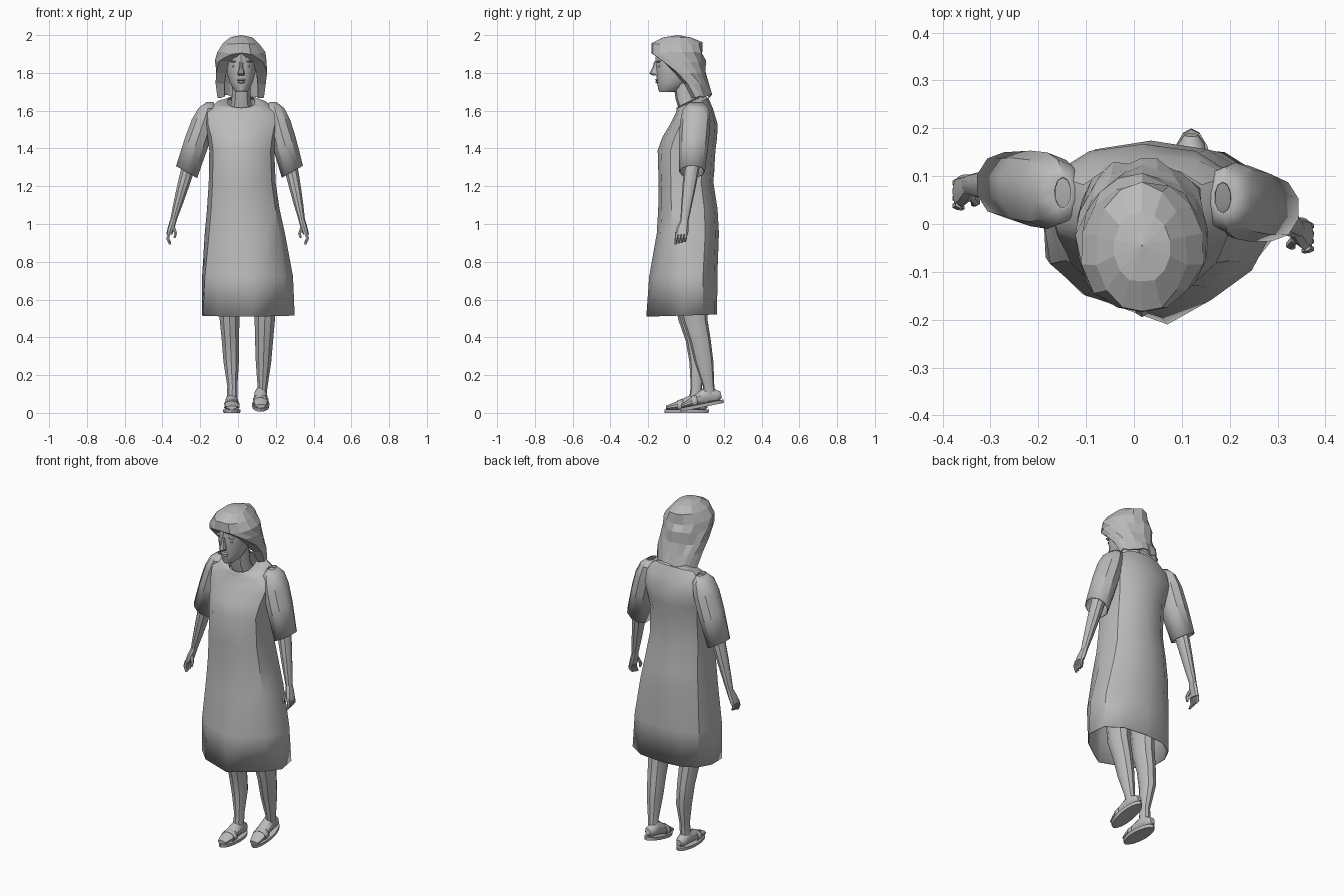
import bpy, bmesh, math, random
from mathutils import Matrix, Vector

random.seed(4)
if "Cube" in bpy.data.objects:
    bpy.data.objects.remove(bpy.data.objects["Cube"])

# Single plain material
grey = bpy.data.materials.new("plain grey")
grey.use_nodes = True
tone = (0.5, 0.5, 0.5, 1)
grey.diffuse_color = tone
grey.node_tree.nodes["Principled BSDF"].inputs["Base Color"].default_value = tone


def finish(name, bm, angle=35, thickness=0):
    """Turn a bmesh into a shaded object, optionally with cloth thickness."""
    bmesh.ops.remove_doubles(bm, verts=bm.verts, dist=0.0005)
    bmesh.ops.recalc_face_normals(bm, faces=bm.faces)
    mesh = bpy.data.meshes.new(name)
    bm.to_mesh(mesh)
    bm.free()
    mesh.materials.append(grey)
    obj = bpy.data.objects.new(name, mesh)
    bpy.context.collection.objects.link(obj)
    bpy.ops.object.select_all(action="DESELECT")
    obj.select_set(True)
    bpy.context.view_layer.objects.active = obj
    if angle:
        bpy.ops.object.shade_smooth_by_angle(angle=math.radians(angle))
    if thickness:
        shell = obj.modifiers.new("thickness", "SOLIDIFY")
        shell.thickness = thickness
    return obj


def rounded(value, power):
    return math.copysign(abs(value) ** power, value)


def ellipse(x, y, z, rx, ry, dip=0, lean=0, n=12, power=1.0):
    """Ring of points from the front round to the left; dip lowers its front."""
    ring = []
    for i in range(n):
        a = math.tau * i / n
        s, c = rounded(math.sin(a), power), rounded(math.cos(a), power)
        ring.append(Vector((x + rx * s, y - ry * c, z - dip * c + lean * s)))
    return ring


def bridge(name, rings, closed=True, caps=True, matrix=None, **options):
    """Skin a stack of equal rings."""
    bm = bmesh.new()
    rows = [[bm.verts.new(matrix @ p if matrix else p) for p in ring] for ring in rings]
    n = len(rows[0])
    for low, high in zip(rows, rows[1:]):
        for i in range(n if closed else n - 1):
            j = (i + 1) % n
            bm.faces.new((low[i], low[j], high[j], high[i]))
    if caps:
        bm.faces.new(rows[0])
        bm.faces.new(rows[-1])
    return finish(name, bm, **options)


def loft(name, sections, n=10, **options):
    return bridge(name, [ellipse(*s, n=n) for s in sections], **options)


def ball(name, centre, size):
    bm = bmesh.new()
    bmesh.ops.create_uvsphere(bm, u_segments=8, v_segments=6, radius=1)
    bmesh.ops.transform(bm, verts=bm.verts,
                        matrix=Matrix.Translation(centre) @ Matrix.Diagonal((*size, 1)))
    return finish(name, bm, angle=60)


# Dress: an uneven hem blending up into oval sections
hem = [(.07, -.21), (.15, -.16), (.24, -.095), (.30, -.02), (.285, .09), (.19, .15),
       (.04, .165), (-.07, .155), (-.15, .11), (-.19, .03), (-.185, -.07), (-.11, -.145)]
hem_z, hip_z = .51, .98
dress_sections = [
    (.055, -.02, hem_z, .245, .18), (.045, -.005, .72, .235, .172),
    (.035, .012, .95, .21, .163), (.028, .01, 1.08, .192, .157),
    (.022, 0, 1.22, .177, .145), (.02, .003, 1.39, .172, .153),
    (.02, .02, 1.46, .182, .145), (.018, .042, 1.53, .2, .125),
    (.02, .045, 1.595, .205, .1, .01), (.018, .035, 1.635, .14, .085, .03),
    (.017, .02, 1.65, .075, .07, .035)]
dress_rings = []
for section in dress_sections:
    ring = ellipse(*section, power=.85)
    weight = max(0, (hip_z - section[2]) / (hip_z - hem_z))
    for point, (hx, hy) in zip(ring, hem):
        edge = Vector((hx, hy, section[2] + .03 * (hy + .2)))
        point[:] = point.lerp(edge, weight)
    dress_rings.append(ring)
bridge("dress", dress_rings, caps=False, thickness=.005)

# Sleeves, arms and hands
sleeve_shape = [(0, .02, .035), (.09, .052, .068), (.27, .066, .08),
                (.55, .067, .079), (1, .059, .068)]
arm_shape = [(-.1, .042, .044), (.3, .036, .038), (.5, .032, .034),
             (.75, .026, .028), (1, .018, .022)]


def along(start, end, shape, lean=0):
    """Oval sections spaced along a straight limb."""
    return [(*Vector(start).lerp(Vector(end), t), rx, ry, 0, lean * t) for t, rx, ry in shape]


def upper_limb(label, side, shoulder, cuff, wrist):
    loft(label + "_sleeve", along(shoulder, cuff, sleeve_shape, side * .033),
         caps=False, thickness=.005)
    elbow = Vector(shoulder).lerp(Vector(cuff), .85)
    loft(label + "_arm", along(elbow, wrist, arm_shape))
    x, y, z = wrist
    loft(label + "_palm", [(x, y, z, .018, .022), (x + side * .012, y - .01, z - .04, .018, .032),
                           (x + side * .022, y - .015, z - .075, .016, .034)], n=8)
    for k in range(4):
        fy = y - .04 + k * .016
        loft(f"{label}_finger_{k}", [
            (x + side * .022, fy, z - .065, .01, .009),
            (x + side * .03, fy - .004, z - .098, .009, .008),
            (x + side * .018, fy - .008, z - .128 + .004 * k, .007, .006)], n=6)
    loft(label + "_thumb", [(x, y - .022, z - .035, .01, .011),
                            (x - side * .012, y - .036, z - .07, .009, .009),
                            (x - side * .006, y - .04, z - .095, .006, .006)], n=6)


upper_limb("left", 1, (.185, .055, 1.645), (.288, .032, 1.277), (.338, -.008, 1.02))
upper_limb("right", -1, (-.148, .065, 1.645), (-.272, .082, 1.275), (-.342, .082, 1.02))

# Legs, feet and sandals
foot_shape = [(0, .045, .005, .015, .018), (0, .045, .025, .03, .03),
              (0, .06, .075, .033, .045), (0, .048, .125, .038, .033),
              (0, .035, .185, .038, .019), (0, .028, .225, .026, .01)]


def lower_limb(label, leg, heel, pitch):
    loft(label + "_leg", leg)
    place = Matrix.Translation(heel) @ Matrix.Rotation(pitch, 4, "X")
    forward = place @ Matrix.Rotation(math.pi / 2, 4, "X")
    loft(label + "_foot", foot_shape, matrix=forward)
    loft(label + "_sole", [(0, -.117, 0, .044, .117), (0, -.117, .018, .047, .118)],
         n=16, matrix=place)
    loft(label + "_strap", [(0, .04, .135, .043, .035), (0, .037, .165, .044, .03)],
         matrix=forward, thickness=.004, caps=False)


lower_limb("left", [(.14, .035, .66, .065, .075), (.142, .045, .5, .057, .068),
                    (.138, .075, .38, .05, .057), (.135, .095, .27, .043, .05),
                    (.13, .12, .14, .028, .03), (.122, .125, .09, .03, .034)],
           (.12, .2, .053), .2)
lower_limb("right", [(-.045, .015, .66, .062, .075), (-.045, .025, .5, .055, .068),
                     (-.04, .055, .38, .048, .056), (-.036, .068, .27, .043, .05),
                     (-.03, .055, .14, .028, .03), (-.032, .05, .07, .03, .034)],
           (-.033, .12, 0), 0)

# Neck, head and face
mid = .017
loft("neck", [(mid, .025, 1.6, .065, .06), (mid, 0, 1.66, .053, .055),
              (mid, -.015, 1.77, .05, .055)])
loft("head", [(mid, -.098, 1.698, .026, .042), (mid, -.085, 1.715, .045, .062),
              (mid, -.066, 1.75, .063, .088), (mid, -.052, 1.8, .077, .105),
              (mid, -.046, 1.86, .082, .117), (mid, -.046, 1.92, .078, .11),
              (mid, -.046, 1.965, .045, .06)], n=14)
loft("nose", [(mid, -.153, 1.785, .016, .02), (mid, -.165, 1.797, .019, .03),
              (mid, -.158, 1.825, .011, .02), (mid, -.155, 1.86, .009, .014)], n=8)
ball("upper_lip", (mid, -.15, 1.763), (.024, .014, .006))
ball("lower_lip", (mid, -.148, 1.751), (.02, .014, .007))
ball("chin", (mid, -.128, 1.715), (.022, .02, .017))
for side, label in ((1, "left"), (-1, "right")):
    ball(label + "_eye", (mid + side * .033, -.14, 1.836), (.015, .01, .007))
    ball(label + "_brow", (mid + side * .034, -.142, 1.86), (.024, .014, .006))

# Hair: faceted shell that opens around the face
hair_sections = [
    (2.0, -.045, .001, .001, 0), (1.988, -.05, .06, .075, 0), (1.957, -.055, .098, .137, 0),
    (1.905, -.052, .125, .142, 0), (1.86, -.04, .135, .14, .6), (1.8, -.015, .137, .12, 1.0),
    (1.74, .012, .13, .108, 1.3), (1.675, .035, .128, .1, 1.5)]
hair_rings = []
points = 15
for z, cy, rx, ry, gap in hair_sections:
    ring = []
    for i in range(points):
        a = gap + (math.tau - 2 * gap) * i / (points - 1)
        end = i in (0, points - 1)
        fold = (.7 if gap else .93) if end else 1
        shake = 0 if end or z > 1.98 else random.uniform(-.007, .007)
        drop = random.uniform(-.012, .012) if z < 1.7 else shake
        ring.append(Vector((mid + (rx + shake) * fold * math.sin(a),
                            cy - (ry + shake) * fold * math.cos(a), z + drop)))
    hair_rings.append(ring)
bridge("hair", hair_rings[::-1], closed=False, caps=False, angle=0, thickness=.008)
